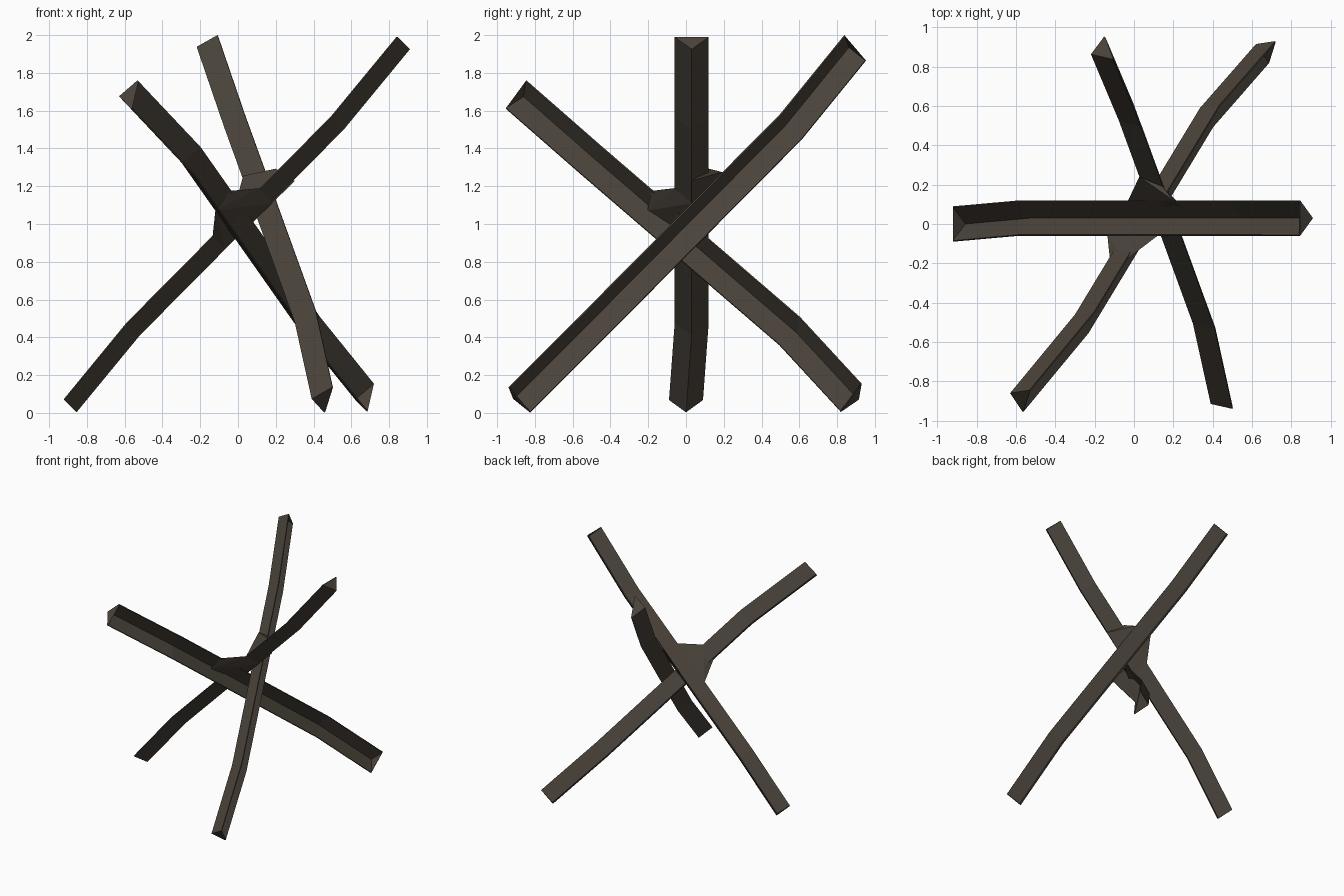
import bpy, bmesh
from mathutils import Vector

if "Cube" in bpy.data.objects:
    bpy.data.objects.remove(bpy.data.objects["Cube"])

steel = bpy.data.materials.new("dark_brown_steel")
steel.diffuse_color = (0.068, 0.056, 0.043, 1)
steel.use_nodes = True
steel.node_tree.nodes["Principled BSDF"].inputs["Base Color"].default_value = steel.diffuse_color


def finish(bm, name):
    me = bpy.data.meshes.new(name)
    bm.to_mesh(me)
    bm.free()
    me.materials.append(steel)
    ob = bpy.data.objects.new(name, me)
    bpy.context.collection.objects.link(ob)
    return ob


def angle_beam(name, ridge, e1, e2):
    """Open V-section beam with capped ends, following bent ridge points."""
    bm = bmesh.new()
    rings = []
    for p in ridge:
        p = Vector(p)
        rings.append([bm.verts.new(p + Vector(o)) for o in (e1, (0, 0, 0), e2)])
    open_side = []
    for a, b in zip(rings, rings[1:]):
        for i in range(3):
            j = (i + 1) % 3
            f = bm.faces.new((a[i], a[j], b[j], b[i]))
            if i == 2:
                open_side.append(f)
    bm.faces.new(rings[0])
    bm.faces.new(rings[-1])
    bmesh.ops.recalc_face_normals(bm, faces=bm.faces[:])
    bmesh.ops.delete(bm, geom=open_side, context='FACES_ONLY')
    ob = finish(bm, name)
    # thin plate thickness, inward
    m = ob.modifiers.new("plate", 'SOLIDIFY')
    m.thickness = 0.008
    m.offset = -1


def gusset(name, pts):
    """Faceted joint block from its corner points."""
    bm = bmesh.new()
    for p in pts:
        bm.verts.new(p)
    r = bmesh.ops.convex_hull(bm, input=bm.verts[:])
    loose = [v for v in bm.verts if not v.link_faces]
    bmesh.ops.delete(bm, geom=loose, context='VERTS')
    bmesh.ops.recalc_face_normals(bm, faces=bm.faces[:])
    finish(bm, name)


# Three bent angle-iron beams
angle_beam("side_beam",
           [(-0.855, 0, 0.003), (-0.52, 0.03, 0.41), (0.56, 0.03, 1.5), (0.91, 0.03, 1.925)],
           (-0.065, 0.09, 0.065), (-0.065, -0.09, 0.065))
angle_beam("front_left_beam",
           [(-0.63, -0.86, 1.676), (-0.30, -0.46, 1.326), (0.335, 0.589, 0.423), (0.62, 0.915, 0.07)],
           (0.098, 0.015, 0.085), (0.063, -0.095, -0.065))
angle_beam("front_right_beam",
           [(-0.219, 0.863, 1.938), (-0.076, 0.523, 1.52), (0.30, -0.508, 0.481), (0.39, -0.915, 0.074)],
           (0.11, -0.025, 0.062), (0.067, 0.09, -0.073))

# Welded gussets where the beams cross
gusset("back_gusset",
       [(0.2, 0.12, 1.293), (0.3, 0.03, 1.228), (0.146, 0.19, 1.275), (0.027, 0.24, 1.255),
        (-0.03, 0.12, 1.04), (0.05, 0.03, 0.98)])
gusset("front_gusset",
       [(0.12, -0.06, 1.19), (0.18, 0.03, 1.11), (-0.045, -0.185, 1.175), (-0.12, -0.205, 1.07),
        (-0.135, -0.06, 0.93), (-0.07, 0.03, 0.867)])
